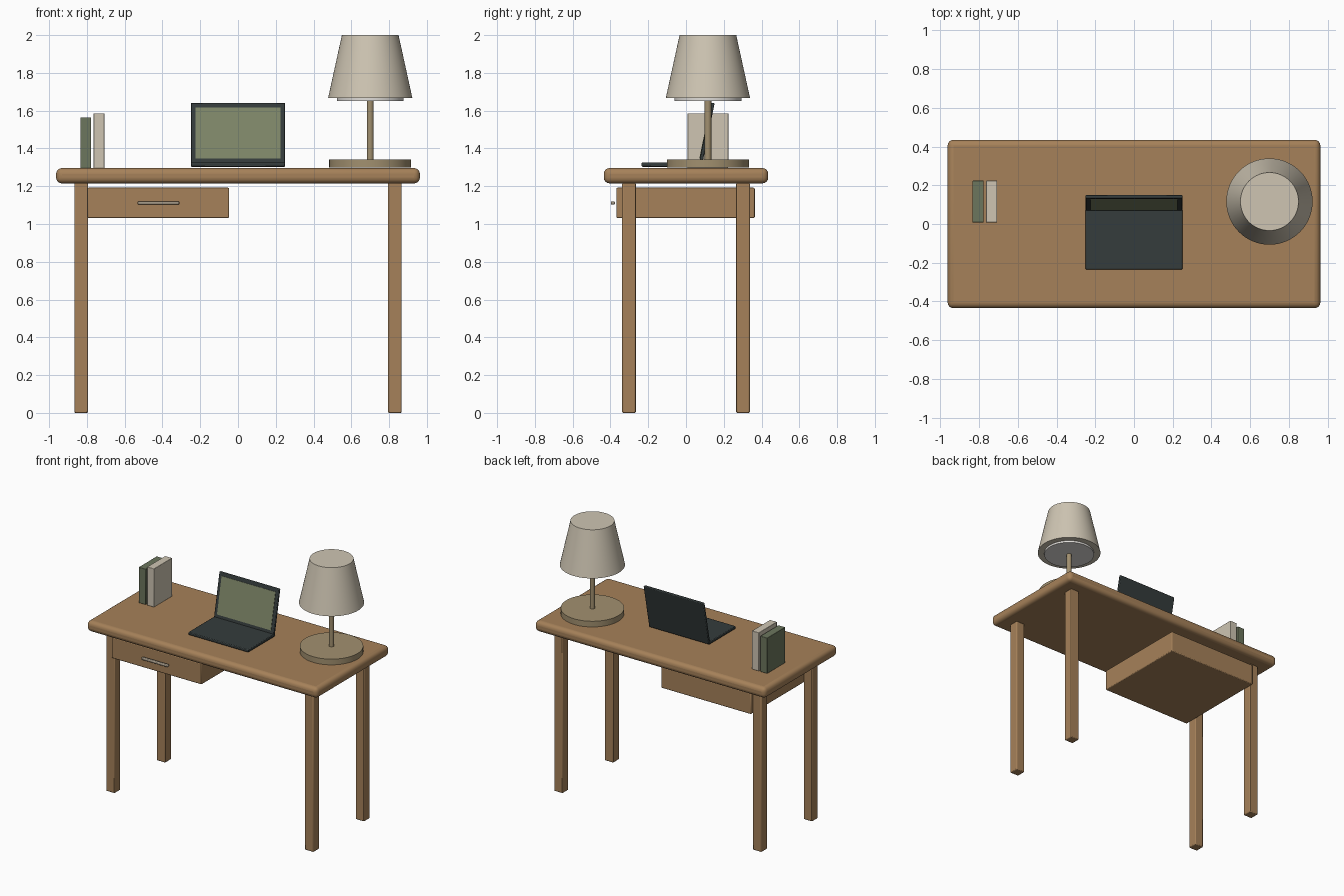
import bpy, bmesh, math
from mathutils import Matrix

if "Cube" in bpy.data.objects:
    bpy.data.objects.remove(bpy.data.objects["Cube"])


def material(name, rgb):
    m = bpy.data.materials.new(name)
    m.diffuse_color = (*rgb, 1)
    m.use_nodes = True
    m.node_tree.nodes["Principled BSDF"].inputs["Base Color"].default_value = m.diffuse_color
    return m


wood = material("wood", (0.38, 0.22, 0.10))
brass = material("brass", (0.36, 0.28, 0.16))
metal = material("handle_metal", (0.35, 0.30, 0.23))
dark = material("dark_shell", (0.035, 0.045, 0.045))
glass = material("screen_green", (0.21, 0.24, 0.14))
cream = material("cream", (0.62, 0.56, 0.45))
white = material("white", (0.75, 0.73, 0.70))
green = material("book_green", (0.15, 0.18, 0.11))


def finish(name, bm, mat, bevel=0, segments=2):
    me = bpy.data.meshes.new(name)
    bm.to_mesh(me)
    bm.free()
    ob = bpy.data.objects.new(name, me)
    bpy.context.collection.objects.link(ob)
    me.materials.append(mat)
    if bevel:
        mod = ob.modifiers.new("Bevel", "BEVEL")
        mod.width, mod.segments = bevel, segments
    bpy.ops.object.select_all(action='DESELECT')
    bpy.context.view_layer.objects.active = ob
    ob.select_set(True)
    bpy.ops.object.shade_smooth_by_angle(angle=math.radians(35))
    return ob


def box(name, x, y, z, mat, bevel=0, segments=2):
    """Box from (min, max) ranges."""
    bm = bmesh.new()
    mid = [(a + b) / 2 for a, b in (x, y, z)]
    size = [b - a for a, b in (x, y, z)]
    bmesh.ops.create_cube(bm, size=1, matrix=Matrix.Translation(mid) @ Matrix.Diagonal((*size, 1)))
    return finish(name, bm, mat, bevel, segments)


def cone(name, x, y, z0, z1, r0, r1, mat, sides=64):
    bm = bmesh.new()
    bmesh.ops.create_cone(bm, cap_ends=True, segments=sides, radius1=r0, radius2=r1, depth=z1 - z0,
                          matrix=Matrix.Translation((x, y, (z0 + z1) / 2)))
    return finish(name, bm, mat)


# desk
box("tabletop", (-0.963, 0.963), (-0.435, 0.435), (1.215, 1.296), wood, 0.03, 4)
for sx, side in ((-1, "left"), (1, "right")):
    for sy, end in ((-1, "front"), (1, "back")):
        x, y = sx * 0.83, sy * 0.302
        box(f"{end}_{side}_leg", (x - 0.036, x + 0.036), (y - 0.036, y + 0.036), (0, 1.217), wood, 0.006)
box("drawer", (-0.797, -0.047), (-0.368, 0.364), (1.032, 1.192), wood, 0.006)
box("drawer_handle", (-0.531, -0.311), (-0.398, -0.376), (1.102, 1.12), metal, 0.006)

# laptop: flat base, lid and screen leaning back about the hinge
box("laptop_base", (-0.25, 0.25), (-0.235, 0.08), (1.303, 1.325), dark, 0.005)
lid = box("laptop_lid", (-0.25, 0.25), (0, 0.018), (0, 0.34), dark, 0.005)
screen = box("laptop_screen", (-0.225, 0.225), (-0.003, 0.004), (0.038, 0.313), glass)
for part in (lid, screen):
    part.location = (0, 0.066, 1.309)
    part.rotation_euler = (math.radians(-11.5), 0, 0)

# table lamp
LX, LY = 0.70, 0.116
cone("lamp_base", LX, LY, 1.298, 1.341, 0.217, 0.217, brass)
cone("lamp_stem", LX, LY, 1.34, 1.67, 0.018, 0.018, brass, 32)
cone("lamp_shade", LX, LY, 1.667, 2.0, 0.223, 0.15, cream)
cone("lamp_diffuser", LX, LY, 1.652, 1.675, 0.177, 0.177, white)

# books
box("green_book", (-0.835, -0.777), (0.008, 0.224), (1.296, 1.565), green, 0.003)
box("cream_book", (-0.765, -0.707), (0.008, 0.224), (1.296, 1.586), cream, 0.003)
